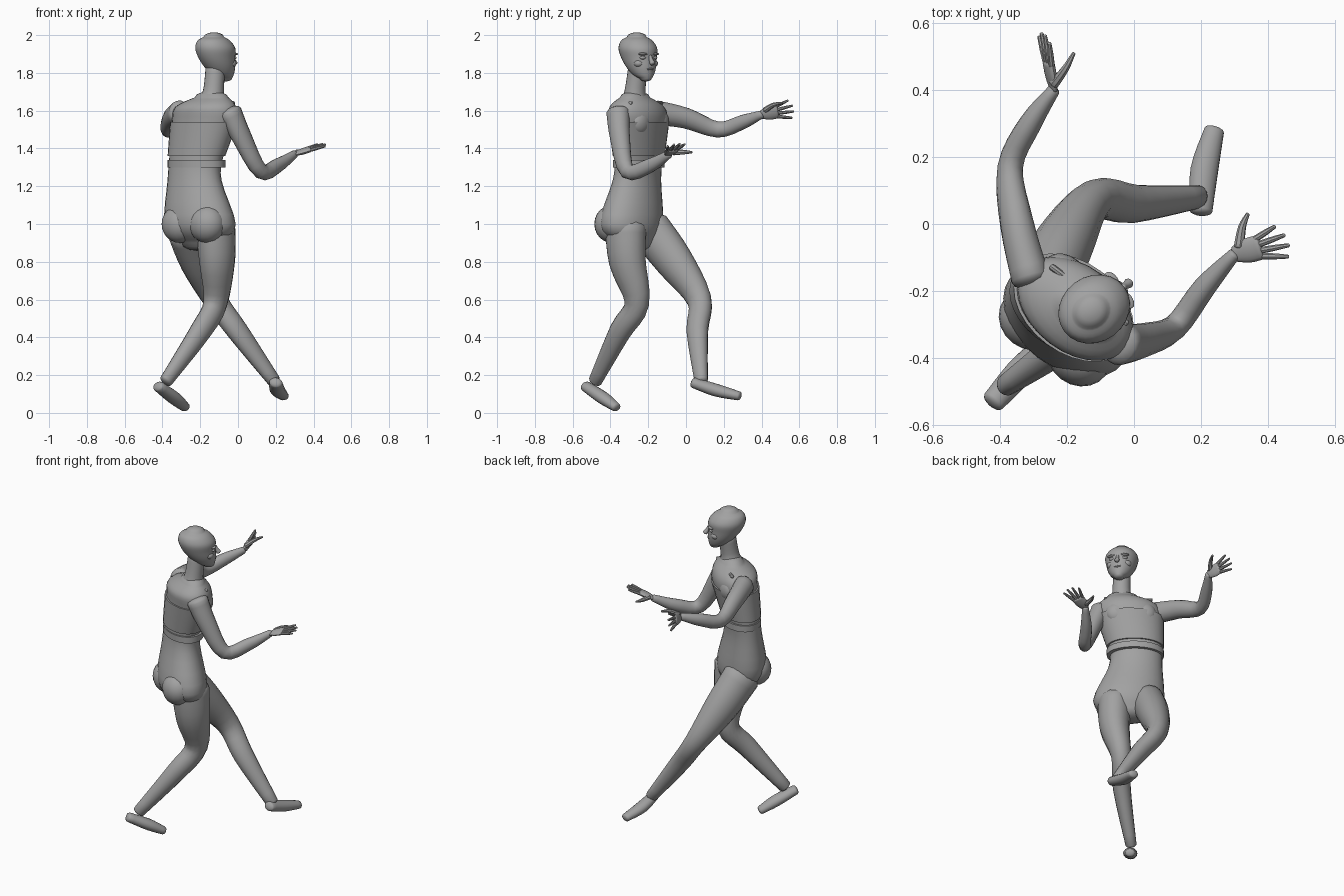
import bpy
import math
from mathutils import Vector

cube = bpy.data.objects.get("Cube")
if cube:
    bpy.data.objects.remove(cube)

grey = bpy.data.materials.new("plain grey")
grey.use_nodes = True
grey.diffuse_color = (.36, .36, .36, 1)
grey.node_tree.nodes["Principled BSDF"].inputs["Base Color"].default_value = grey.diffuse_color

# Headings: the body and the head face slightly different ways
UP = Vector((0, 0, 1))
BODY_FRONT = Vector((.6, .8, 0))
BODY_SIDE = BODY_FRONT.cross(UP)
HEAD_FRONT = Vector((.8, .6, 0))
HEAD_SIDE = HEAD_FRONT.cross(UP)
MIRRORED = {"right": 1, "left": -1}


def finish(obj, name):
    obj.name = name
    obj.data.materials.append(grey)
    bpy.ops.object.select_all(action="DESELECT")
    obj.select_set(True)
    bpy.context.view_layer.objects.active = obj
    bpy.ops.object.shade_smooth_by_angle(angle=math.radians(40))


def smooth_curve(points, radii, steps=4):
    """Resample points and radii along a smooth curve."""
    rows = [Vector((*point, radius)) for point, radius in zip(points, radii)]
    samples = []
    for i in range(len(rows) - 1):
        start, stop = rows[i], rows[i + 1]
        leave = (stop - rows[max(i - 1, 0)]) / 2
        arrive = (rows[min(i + 2, len(rows) - 1)] - start) / 2
        for step in range(steps):
            t = step / steps
            ease = t * t * (3 - 2 * t)
            samples.append(start.lerp(stop, ease) + leave * t * (1 - t) ** 2
                           - arrive * t * t * (1 - t))
    return samples + [rows[-1]]


def loft(name, points, radii, side, depth=1, axis=None, closed=True, sides=16):
    """Tube of elliptical rings; depth is the ratio of depth to width."""
    samples = smooth_curve(points, radii)
    rings = []
    for i, sample in enumerate(samples):
        before, after = samples[max(i - 1, 0)], samples[min(i + 1, len(samples) - 1)]
        along = axis or (after - before).to_3d().normalized()
        rings.append((sample.to_3d(), along, sample.w))

    # rounded ends
    def rounded(ring, sign):
        centre, along, radius = ring
        bulge = along * sign * radius * min(depth, 1) / 2
        return [(centre + bulge * math.sin(turn), along, radius * math.cos(turn))
                for turn in (.5, 1, 1.4)]

    if closed:
        rings = rounded(rings[0], -1)[::-1] + rings + rounded(rings[-1], 1)
    verts, faces = [], []
    for centre, along, radius in rings:
        across = (side - along * side.dot(along)).normalized()
        outward = along.cross(across) * depth
        for k in range(sides):
            turn = math.tau * k / sides
            verts.append(centre + (across * math.cos(turn) + outward * math.sin(turn)) * radius)
    for base in range(0, len(verts) - sides, sides):
        for k in range(sides):
            following = (k + 1) % sides
            faces.append([base + k, base + following,
                          base + sides + following, base + sides + k])
    faces.append(list(range(sides))[::-1])
    faces.append(list(range(len(verts) - sides, len(verts))))
    mesh = bpy.data.meshes.new(name)
    mesh.from_pydata(verts, [], faces)
    obj = bpy.data.objects.new(name, mesh)
    bpy.context.collection.objects.link(obj)
    finish(obj, name)


def blob(name, centre, width, thickness, height, front):
    """Ellipsoid turned to a heading."""
    bpy.ops.mesh.primitive_uv_sphere_add(segments=20, ring_count=12, location=centre)
    obj = bpy.context.object
    obj.scale = width, thickness, height
    obj.rotation_euler.z = math.atan2(front.y, front.x) - math.pi / 2
    finish(obj, name)


# Torso, from crotch to collar
spine = [(-.19, -.27, .9), (-.2, -.29, 1), (-.23, -.26, 1.23), (-.22, -.25, 1.36),
         (-.18, -.25, 1.54), (-.17, -.26, 1.62), (-.14, -.27, 1.67)]
girth = [.13, .21, .16, .16, .19, .18, .1]
loft("torso", spine, girth, BODY_SIDE, .67, UP, sides=28)

# Fitted top with a loose hem, and the strap below it
loft("fitted_top", spine[3:5], [radius + .01 for radius in girth[3:5]],
     BODY_SIDE, .68, UP, closed=False, sides=28)
hem = Vector(spine[3])
loft("waist_strap", [hem - UP * .06, hem - UP * .02], [.17, .17],
     BODY_SIDE, .68, UP, closed=False, sides=28)

# Chest, seat and collar bones on both sides
chest = Vector(spine[4]) + BODY_FRONT * .07
seat = Vector(spine[1]) - BODY_FRONT * .06
collar = Vector(spine[5]) + BODY_FRONT * .06 + UP * .02
for label, sign in MIRRORED.items():
    outward = BODY_SIDE * sign
    blob(label + "_chest", chest + outward * .08, .07, .05, .07, BODY_FRONT)
    blob(label + "_seat", seat + outward * .09, .1, .09, .1, BODY_FRONT)
    loft(label + "_collar_bone", [collar + outward * .02, collar + outward * .14],
         [.01, .01], UP, sides=8)

# Limbs: both sides share their thickness, each has its own pose
LEG_GIRTH = [.1, .09, .06, .053, .033]
FOOT_GIRTH = [.035, .042, .03]
ARM_GIRTH = [.058, .05, .038, .034, .019]
POSES = {
    "right_leg": (LEG_GIRTH, 1.15, [(-.12, -.32, .98), (-.11, -.31, .8), (-.12, -.26, .58),
                                    (-.2, -.35, .43), (-.38, -.48, .17)]),
    "left_leg": (LEG_GIRTH, 1.15, [(-.27, -.19, .97), (-.21, -.06, .8), (-.12, .07, .6),
                                   (0, .06, .43), (.19, .08, .17)]),
    "right_foot": (FOOT_GIRTH, .8, [(-.42, -.53, .14), (-.34, -.44, .08), (-.28, -.37, .03)]),
    "left_foot": (FOOT_GIRTH, .8, [(.2, .04, .16), (.21, .16, .12), (.24, .28, .09)]),
    "right_arm": (ARM_GIRTH, 1.12, [(-.04, -.36, 1.59), (.02, -.35, 1.46), (.12, -.31, 1.28),
                                    (.21, -.19, 1.31), (.3, -.09, 1.37)]),
    "left_arm": (ARM_GIRTH, 1.12, [(-.31, -.16, 1.59), (-.35, 0, 1.56), (-.37, .17, 1.5),
                                   (-.31, .3, 1.54), (-.24, .4, 1.58)]),
}
for name, (thickness, depth, joints) in POSES.items():
    loft(name, joints, thickness, BODY_SIDE, depth)


# Hands: flat palm, four fanned fingers and a thumb
def hand(label, reach, across, thumb):
    wrist = Vector(POSES[label + "_arm"][2][-1])
    reach, across = Vector(reach), Vector(across).normalized()
    knuckle = wrist.lerp(wrist + reach, .5)
    loft(label + "_palm", [wrist, wrist.lerp(knuckle, .5), knuckle], [.024, .037, .038],
         across, .4)
    for finger in range(4):
        offset = 1.5 - finger
        root = knuckle + across * offset * .019
        tip = wrist + reach * (1.05 - offset ** 2 / 20) + across * offset * .033
        loft(f"{label}_finger_{finger + 1}", [root, root.lerp(tip, .5), tip],
             [.01, .009, .006], across, sides=8)
    root = wrist.lerp(knuckle, .3) + across * .02
    tip = Vector(thumb)
    loft(label + "_thumb", [root, root.lerp(tip, .5) + across * .01, tip],
         [.016, .012, .006], across, sides=8)


hand("right", (.15, .04, .05), (-.4, .9, .1), (.34, .03, 1.38))
hand("left", (-.03, .16, .03), (.3, -.2, .9), (-.18, .51, 1.64))

# Neck and head, the skull set forward of the neck
skull = Vector((-.12, -.255, 1.88))
loft("neck", [(-.14, -.27, 1.64), (-.13, -.27, 1.7), skull - UP * .06],
     [.08, .056, .052], HEAD_SIDE, sides=20)


def on_head(forward, across, height):
    return skull + HEAD_FRONT * forward + HEAD_SIDE * across + UP * height


profile = [(.07, -.11), (.05, -.09), (.03, -.05), (.01, 0), (0, .05), (-.01, .09), (-.01, .11)]
loft("head", [on_head(forward, 0, height) for forward, height in profile],
     [.03, .053, .075, .09, .098, .08, .05], HEAD_SIDE, 1.13, UP, sides=24)

# Face
loft("nose", [on_head(.11, 0, .01), on_head(.117, 0, -.01), on_head(.13, 0, -.03)],
     [.008, .011, .015], HEAD_SIDE, sides=10)
blob("upper_lip", on_head(.104, 0, -.06), .026, .014, .007, HEAD_FRONT)
blob("lower_lip", on_head(.1, 0, -.07), .022, .014, .008, HEAD_FRONT)
blob("chin", on_head(.08, 0, -.1), .026, .022, .02, HEAD_FRONT)
for label, sign in MIRRORED.items():
    blob(label + "_brow", on_head(.095, sign * .036, .02), .03, .018, .008, HEAD_FRONT)
    blob(label + "_eyelid", on_head(.094, sign * .036, 0), .02, .014, .01, HEAD_FRONT)
    blob(label + "_cheek", on_head(.07, sign * .046, -.03), .028, .028, .022, HEAD_FRONT)
